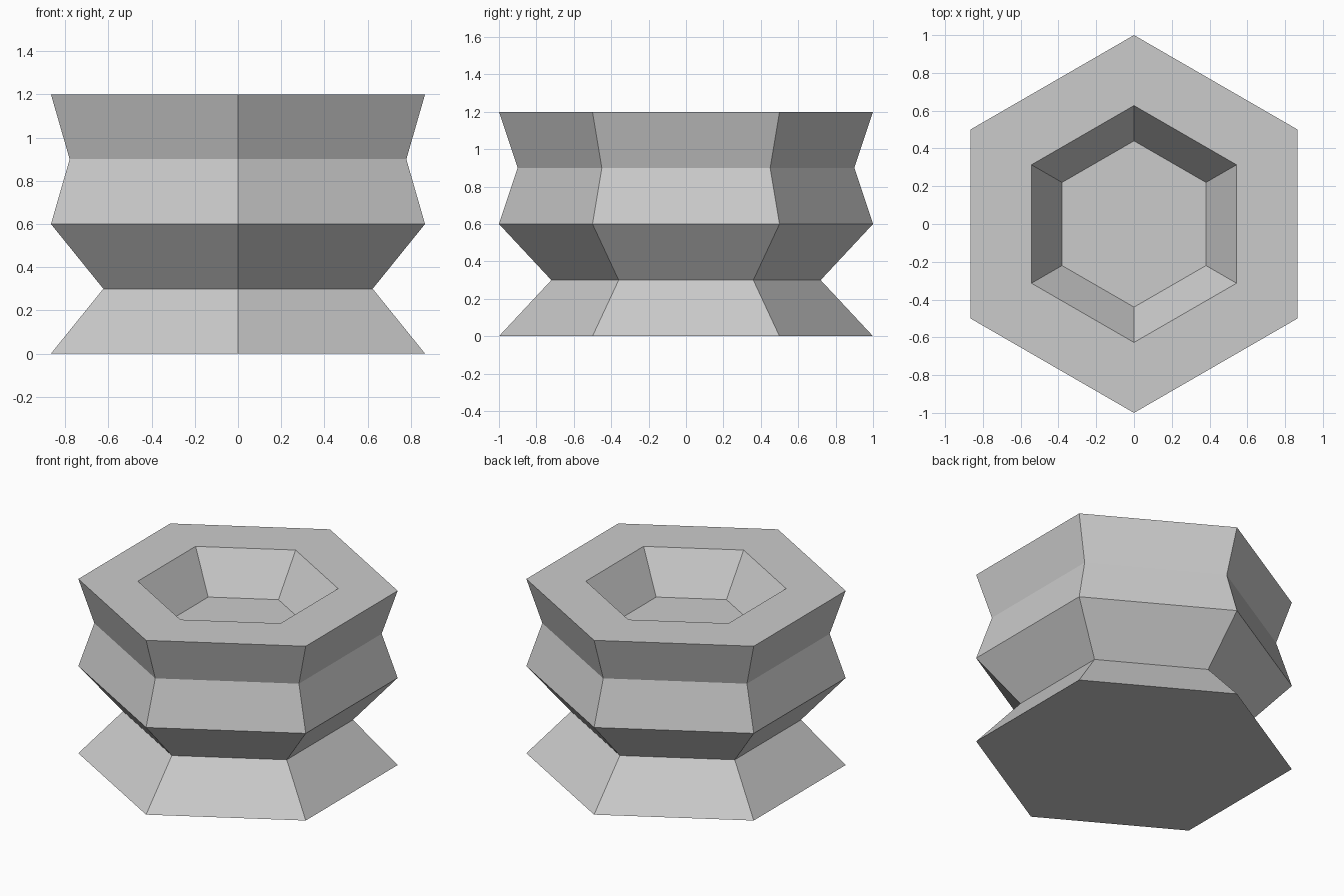
import bpy
import bmesh
from math import cos, sin, pi

SIDES = 6

cube = bpy.data.objects.get("Cube")
if cube:
    bpy.data.objects.remove(cube, do_unlink=True)

# Plain grey material
grey = bpy.data.materials.new("light grey")
grey.use_nodes = True
colour = (0.6, 0.6, 0.6, 1)
grey.diffuse_color = colour
grey.node_tree.nodes["Principled BSDF"].inputs["Base Color"].default_value = colour


def hexagon_ring(bm, radius, z):
    """Ring of vertices with corners pointing along the y axis."""
    angles = [pi / 2 + 2 * pi * i / SIDES for i in range(SIDES)]
    return [bm.verts.new((radius * cos(a), radius * sin(a), z)) for a in angles]


# Profile (radius, height): waisted outer wall, flat rim, tapered recess
profile = [
    (1.0, 0.0), (0.72, 0.3), (1.0, 0.6), (0.9, 0.9), (1.0, 1.2),
    (0.627, 1.2), (0.44, 0.93),
]

bm = bmesh.new()
rings = [hexagon_ring(bm, r, z) for r, z in profile]

# Walls between neighbouring rings
for low, high in zip(rings, rings[1:]):
    for i in range(SIDES):
        j = (i + 1) % SIDES
        bm.faces.new((low[i], low[j], high[j], high[i]))

# Underside and recess floor
bm.faces.new(rings[0][::-1])
bm.faces.new(rings[-1])
bmesh.ops.recalc_face_normals(bm, faces=bm.faces)

mesh = bpy.data.meshes.new("hexagonal_pot")
bm.to_mesh(mesh)
bm.free()
mesh.materials.append(grey)
pot = bpy.data.objects.new("hexagonal_pot", mesh)
bpy.context.collection.objects.link(pot)
